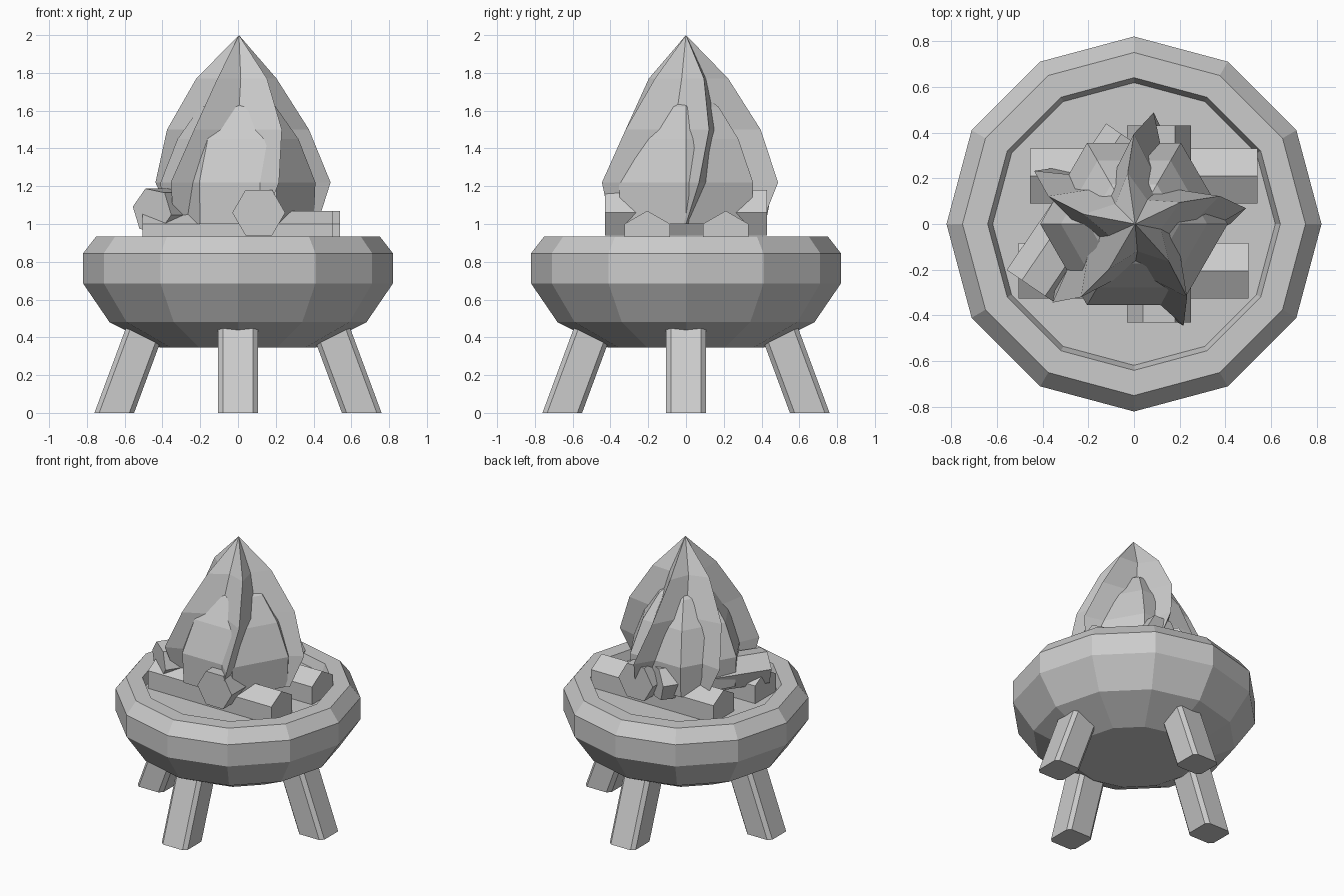
import bpy, math
from math import cos, sin, radians
from mathutils import Vector, Matrix

cube = bpy.data.objects.get("Cube")
if cube:
    bpy.data.objects.remove(cube, do_unlink=True)

grey = bpy.data.materials.new("plain_grey")
grey.use_nodes = True
colour = (0.6, 0.6, 0.6, 1)
grey.diffuse_color = colour
grey.node_tree.nodes["Principled BSDF"].inputs["Base Color"].default_value = colour


def loft(name, rings, apex=None):
    """Skin a stack of equal rings; close the ends with caps or a tip."""
    n = len(rings[0])
    verts = [p for ring in rings for p in ring]
    faces = [tuple(reversed(range(n)))]
    for k in range(len(rings) - 1):
        for i in range(n):
            j = (i + 1) % n
            faces.append((k * n + i, k * n + j, (k + 1) * n + j, (k + 1) * n + i))
    last = (len(rings) - 1) * n
    if apex:
        verts.append(apex)
        faces += [(last + i, last + (i + 1) % n, len(verts) - 1) for i in range(n)]
    else:
        faces.append(tuple(range(last, last + n)))
    mesh = bpy.data.meshes.new(name)
    mesh.from_pydata(verts, [], faces)
    mesh.materials.append(grey)
    obj = bpy.data.objects.new(name, mesh)
    bpy.context.collection.objects.link(obj)
    return obj


def circle(r, z, n):
    return [(r * cos(math.tau * i / n), r * sin(math.tau * i / n), z) for i in range(n)]


# Bowl: outer wall, flat rim and shallow recessed floor
bowl_profile = [(0.41, 0.345), (0.68, 0.48), (0.82, 0.685), (0.82, 0.845),
                (0.75, 0.935), (0.64, 0.935), (0.618, 0.87)]
loft("bowl", [circle(r, z, 12) for r, z in bowl_profile])

# Four splayed legs with chamfered square section
h, c = 0.105, 0.08
section = [(h, -c), (h, c), (c, h), (-c, h), (-h, c), (-h, -c), (-c, -h), (c, -h)]
for k, side in enumerate(["left", "back", "right", "front"]):
    turn = Matrix.Rotation(radians(90 * k), 3, "Z")
    rings = [[turn @ Vector((centre + x, y, z)) for x, y in section]
             for centre, z in [(0.655, 0), (0.44, 0.58)]]
    loft(side + "_leg", rings)


# Hexagonal logs
def log(name, start, end, radius, roll):
    a, b = Vector(start), Vector(end)
    along = (b - a).normalized()
    across = Vector((0, 0, 1)).cross(along).normalized()
    up = along.cross(across)
    ring = [radius * (cos(t) * across + sin(t) * up)
            for t in (radians(roll + 60 * i) for i in range(6))]
    loft(name, [[a + p for p in ring], [b + p for p in ring]])


log("back_log", (-0.455, 0.21, 0.93), (0.54, 0.21, 0.93), 0.14, 30)
log("front_log", (-0.505, -0.205, 0.93), (0.5, -0.205, 0.93), 0.14, 30)
log("cross_log", (0.11, -0.43, 1.06), (0.11, 0.43, 1.06), 0.14, 0)
log("slanted_log", (-0.455, -0.27, 1.07), (-0.02, 0.37, 1.07), 0.125, 10)

# Main flame: five sharp ridges that twist as they rise
ridge_levels = [(0.42, 0.20, 1.0, 0), (0.495, 0.22, 1.22, 8),
                (0.395, 0.20, 1.5, 18), (0.225, 0.12, 1.77, 25)]
rings = []
for ridge, valley, z, twist in ridge_levels:
    ring = []
    for i in range(10):
        r = valley if i % 2 else ridge
        t = radians(36 * i + twist)
        ring.append((r * cos(t), r * sin(t), z))
    rings.append(ring)
loft("main_flame", rings, (0.005, 0, 2.0))

# Inner flame: six-sided body that shows between the ridges
inner_levels = [(0.40, 1.0), (0.41, 1.22), (0.32, 1.45), (0.20, 1.62)]
loft("inner_flame", [circle(r, z, 6) for r, z in inner_levels], (0, 0, 1.75))
